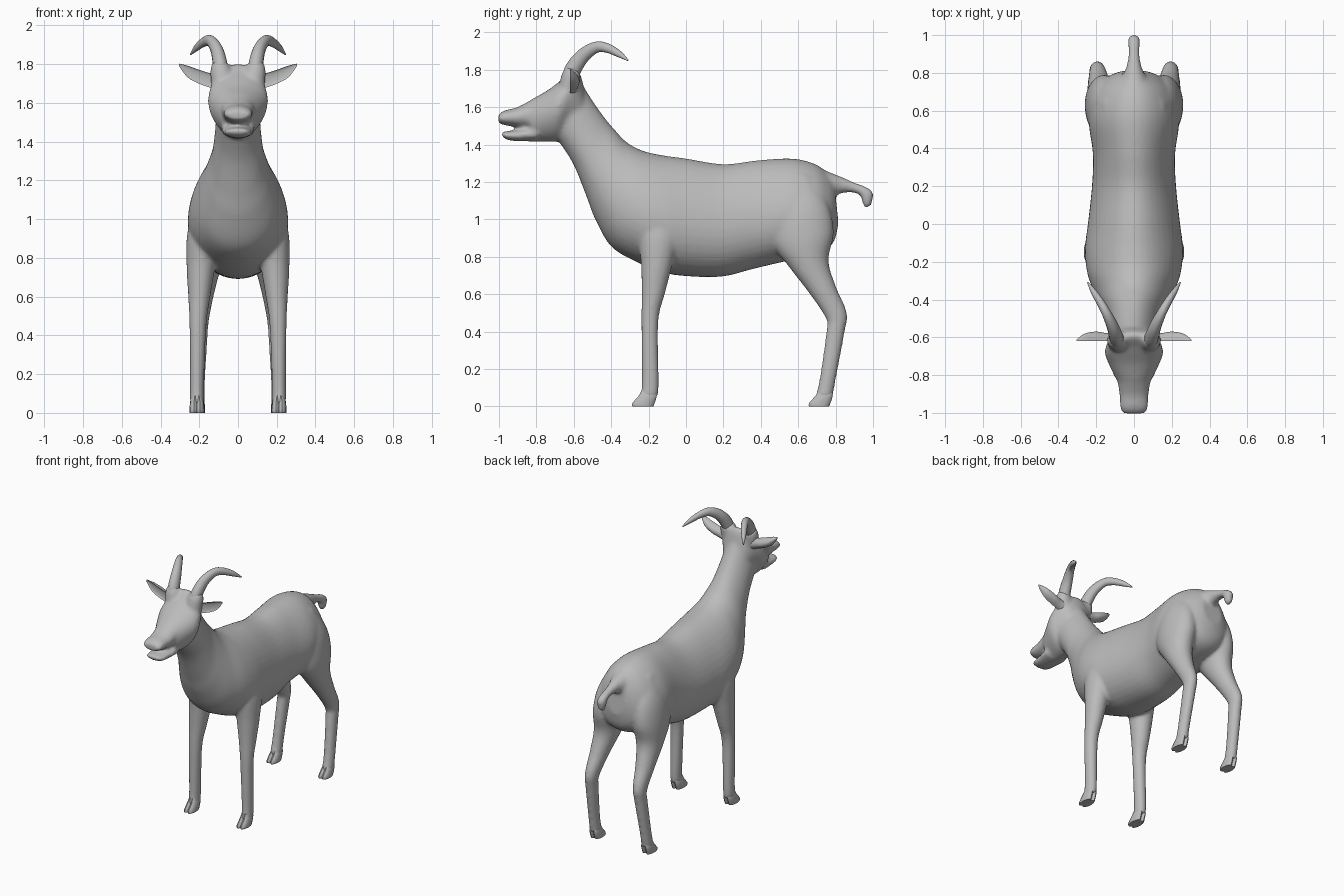
import bpy, bmesh, math
from mathutils import Vector

cube = bpy.data.objects.get("Cube")
if cube:
    bpy.data.objects.remove(cube)

coat = bpy.data.materials.new("grey coat")
coat.use_nodes = True
GREY = (0.5, 0.5, 0.5, 1)
coat.diffuse_color = GREY
coat.node_tree.nodes["Principled BSDF"].inputs["Base Color"].default_value = GREY


def refine(rows, steps=6):
    """Catmull-Rom interpolation of a list of stations."""
    rows = [Vector(r) for r in rows]
    out = []
    for i in range(len(rows) - 1):
        a, b = rows[max(i - 1, 0)], rows[i]
        c, d = rows[i + 1], rows[min(i + 2, len(rows) - 1)]
        for k in range(steps):
            t = k / steps
            out.append(b + (c - a) * (t / 2) + (a * 2 - b * 5 + c * 4 - d) * (t * t / 2)
                       + (b * 3 - a - c * 3 + d) * (t ** 3 / 2))
    return out + [rows[-1]]


def skin(bm, rings):
    """Join vertex rings into a closed tube."""
    rings = [[bm.verts.new(p) for p in ring] for ring in rings]
    n = len(rings[0])
    for r, s in zip(rings, rings[1:]):
        for i in range(n):
            j = (i + 1) % n
            bm.faces.new((r[i], r[j], s[j], s[i]))
    bm.faces.new(rings[0])
    bm.faces.new(rings[-1])


def loft(bm, rows, side=1, n=40, steps=6, flare=0):
    """Stations: (y, z) of one edge, (y, z) of the opposite edge, half width, x.
    Flare widens the first edge and narrows the opposite one."""
    rings = []
    for py, pz, qy, qz, w, x in refine(rows, steps):
        mid = Vector((side * x, (py + qy) / 2, (pz + qz) / 2))
        half = Vector((0, (py - qy) / 2, (pz - qz) / 2))
        rings.append([mid + half * math.cos(a)
                      + Vector((w * math.sin(a) * (1 + flare * math.cos(a)), 0, 0))
                      for a in (math.tau * i / n for i in range(n))])
    skin(bm, rings)


def finish(name, bm, angle=60):
    bmesh.ops.recalc_face_normals(bm, faces=bm.faces)
    mesh = bpy.data.meshes.new(name)
    bm.to_mesh(mesh)
    bm.free()
    mesh.materials.append(coat)
    mesh.shade_smooth()
    mesh.set_sharp_from_angle(angle=math.radians(angle))
    ob = bpy.data.objects.new(name, mesh)
    bpy.context.collection.objects.link(ob)
    return ob


def central(rows):
    return [r + (0,) for r in rows]


# Stations of the parts that blend into one skin
trunk = central([
    (.79, 1.215, .815, .98, .075), (.75, 1.255, .79, .88, .145), (.68, 1.3, .72, .82, .205),
    (.56, 1.325, .55, .78, .237), (.38, 1.315, .36, .735, .215), (.2, 1.295, .2, .695, .22),
    (0, 1.325, .02, .695, .24), (-.14, 1.345, -.12, .715, .256), (-.24, 1.37, -.27, .775, .245),
    (-.32, 1.415, -.4, .855, .205), (-.38, 1.478, -.485, 1, .163), (-.43, 1.537, -.535, 1.13, .135),
    (-.49, 1.62, -.605, 1.3, .118), (-.56, 1.73, -.69, 1.43, .11)])
head = central([
    (-.535, 1.66, -.57, 1.45, .08), (-.58, 1.8, -.65, 1.42, .127), (-.66, 1.75, -.7, 1.415, .152),
    (-.74, 1.69, -.76, 1.415, .128), (-.82, 1.645, -.84, 1.415, .09)])
upper_jaw = central([
    (-.8, 1.655, -.82, 1.48, .09), (-.9, 1.6, -.91, 1.495, .077),
    (-.97, 1.582, -.975, 1.505, .074), (-1.003, 1.56, -1.003, 1.515, .056)])
lower_jaw = central([
    (-.8, 1.5, -.8, 1.418, .088), (-.9, 1.48, -.9, 1.418, .074),
    (-.97, 1.47, -.955, 1.425, .063), (-.988, 1.466, -.983, 1.443, .038)])
tail = central([
    (.64, 1.31, .72, 1.08, .1), (.76, 1.255, .79, 1.12, .065), (.83, 1.228, .835, 1.14, .04),
    (.9, 1.197, .89, 1.143, .03), (.965, 1.172, .93, 1.128, .032),
    (1.002, 1.14, .943, 1.088, .032), (.99, 1.07, .953, 1.06, .018)])
front_leg = [
    (-.2, 1.14, -.06, 1.14, .05, .13), (-.25, .95, -.03, .95, .08, .178),
    (-.24, .75, -.075, .75, .073, .192), (-.237, .6, -.113, .6, .057, .2),
    (-.239, .45, -.148, .45, .044, .207), (-.237, .12, -.145, .12, .036, .212),
    (-.252, .05, -.153, .05, .037, .212)]
back_leg = [
    (.54, 1.23, .68, 1.23, .06, .1), (.46, 1.06, .76, 1.08, .09, .145),
    (.46, .88, .79, .93, .102, .158), (.555, .74, .762, .78, .084, .17),
    (.655, .61, .802, .64, .062, .183), (.748, .47, .86, .5, .044, .193),
    (.75, .4, .847, .39, .04, .197), (.715, .15, .802, .15, .036, .207),
    (.69, .05, .785, .05, .037, .208)]
horn_root = [(-.68, 1.71, -.57, 1.69, .06, .08), (-.665, 1.775, -.565, 1.755, .055, .088),
             (-.64, 1.82, -.565, 1.79, .042, .093)]

bm = bmesh.new()
loft(bm, trunk, flare=-.16)
loft(bm, head, flare=.2)
for part in (upper_jaw, lower_jaw, tail):
    loft(bm, part)
for s in (1, -1):
    for part in (front_leg, back_leg, horn_root):
        loft(bm, part, s)
body = finish("body_head_and_legs", bm)
remesh = body.modifiers.new("blend parts", 'REMESH')
remesh.mode = 'VOXEL'
remesh.voxel_size = 0.011
remesh.use_smooth_shade = True
smooth = body.modifiers.new("soften joins", 'SMOOTH')
smooth.factor = 0.5
smooth.iterations = 8

# Cloven hooves, two toes each
for name, x, front, back in (("front", .212, -.25, -.155), ("back", .208, .695, .785)):
    for s, label in ((1, "left"), (-1, "right")):
        bm = bmesh.new()
        for toe in (-.015, .015):
            loft(bm, [(front + .012, .09, back - .01, .09, .014, x + toe * .7),
                      (front, .06, back, .06, .02, x + toe),
                      (front - .037, .018, back - .015, .012, .023, x + toe),
                      (front - .037, 0, back - .02, 0, .022, x + toe)], s, 12, 2)
        finish(name + "_hoof_" + label, bm, 45)

# Ears, cupped towards the front: x, z, half depth, half height
ear = [(.08, 1.7, .045, .05), (.14, 1.715, .042, .038), (.2, 1.735, .05, .036),
       (.26, 1.762, .04, .03), (.305, 1.797, .008, .006)]
for s, label in ((1, "left"), (-1, "right")):
    bm = bmesh.new()
    rings = []
    for x, z, d, h in refine(ear):
        ring = []
        for i in range(16):
            a = math.tau * i / 16
            depth = d * math.sin(a)
            ring.append((s * x, -.62 + (depth if depth > 0 else -.2 * depth),
                         z + h * math.cos(a)))
        rings.append(ring)
    skin(bm, rings)
    finish("ear_" + label, bm)

# Horns sweeping up, back and outwards: x, y, z, radius
horn = [(.08, -.625, 1.73, .04), (.092, -.605, 1.8, .044), (.11, -.55, 1.875, .038),
        (.142, -.48, 1.92, .03), (.175, -.42, 1.915, .025), (.213, -.36, 1.885, .018),
        (.245, -.31, 1.85, .004)]
for s, label in ((1, "left"), (-1, "right")):
    path = refine(horn)
    rings = []
    for i, p in enumerate(path):
        along = (path[min(i + 1, len(path) - 1)] - path[max(i - 1, 0)]).to_3d().normalized()
        u = along.cross(Vector((1, 0, 0))).normalized()
        v = along.cross(u)
        ring = []
        for k in range(14):
            a = math.tau * k / 14
            q = p.to_3d() + (u * math.cos(a) + v * math.sin(a) * .85) * p[3]
            ring.append((s * q.x, q.y, q.z))
        rings.append(ring)
    bm = bmesh.new()
    skin(bm, rings)
    finish("horn_" + label, bm)
